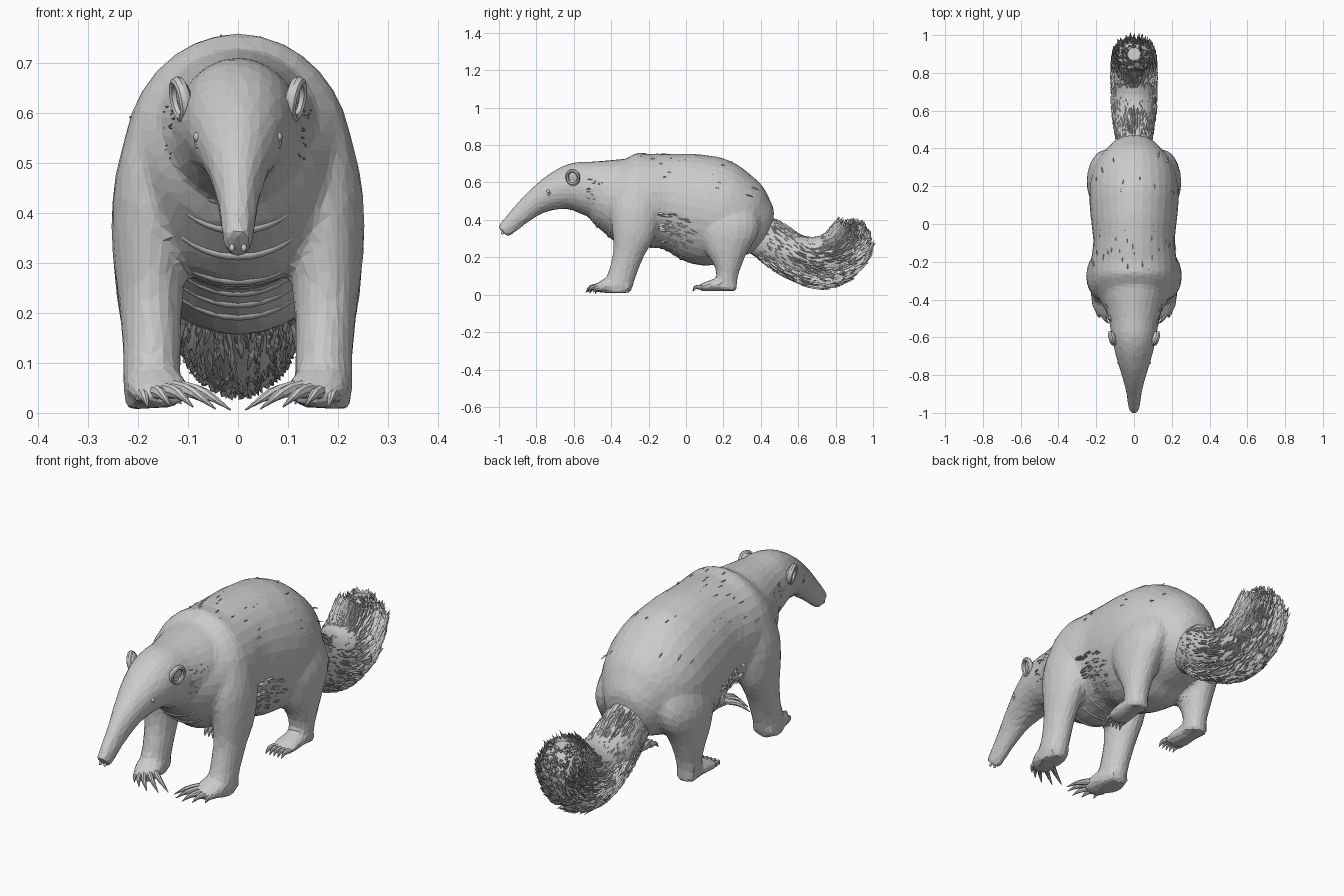
import bpy, bmesh, math, random
from mathutils import Vector

if "Cube" in bpy.data.objects:
    bpy.data.objects.remove(bpy.data.objects["Cube"])

random.seed(4)

# ---- helpers: every section is (x, y, z, half width, half height) ----
def at(secs, t):
    n = len(secs)
    i = max(0, min(int(t), n - 2))
    f = t - i
    p = [secs[max(0, min(k, n - 1))] for k in (i - 1, i, i + 1, i + 2)]
    return [0.5 * (2 * b + (c - a) * f + (2 * a - 5 * b + 4 * c - d) * f * f
                   + (3 * b - a - 3 * c + d) * f ** 3) for a, b, c, d in zip(*p)]

def surf(secs, t, a):
    s, end = at(secs, t), len(secs) - 1
    tan = Vector(at(secs, min(t + .05, end))[:3]) - Vector(at(secs, max(t - .05, 0))[:3])
    tan.normalize()
    side = Vector((1, 0, 0))
    side = (side - tan * side.dot(tan)).normalized()
    up = side.cross(tan)
    rx, rz = max(s[3], .001), max(s[4], .001)
    ca, sa = math.cos(a), math.sin(a)
    return (Vector(s[:3]) + side * rx * ca + up * rz * sa, tan,
            (side * ca / rx + up * sa / rz).normalized())

def loft(bm, secs, sides=24, steps=4):
    n = (len(secs) - 1) * steps
    rings = [[bm.verts.new(surf(secs, i / steps, math.tau * k / sides)[0])
              for k in range(sides)] for i in range(n + 1)]
    faces = [bm.faces.new(rings[0]), bm.faces.new(rings[-1])]
    for a, b in zip(rings, rings[1:]):
        for k in range(sides):
            j = (k + 1) % sides
            faces.append(bm.faces.new((a[k], a[j], b[j], b[k])))
    bmesh.ops.recalc_face_normals(bm, faces=faces)

def mirror(secs, sx):
    return [(s[0] * sx,) + tuple(s[1:]) for s in secs]

def finish(bm, name):
    me = bpy.data.meshes.new(name)
    bm.to_mesh(me)
    bm.free()
    ob = bpy.data.objects.new(name, me)
    bpy.context.collection.objects.link(ob)
    return ob

def tufts(bm, secs, count, t0, t1, a0, a1, length, width, lift):
    for _ in range(count):
        t = random.uniform(t0, t1)
        a = math.radians(random.uniform(a0, a1))
        p, tan, nor = surf(secs, t, a)
        side = tan.cross(nor).normalized()
        d = (tan + side * random.uniform(-.2, .2)).normalized()
        L = length * random.uniform(.6, 1.1)
        w = width * random.uniform(.6, 1.2)
        base = bm.verts.new(p - nor * .006)
        l = bm.verts.new(p + d * L * .45 - side * w - nor * .005)
        r = bm.verts.new(p + d * L * .45 + side * w - nor * .005)
        top = bm.verts.new(p + d * L * .5 + nor * lift * .8)
        tip = bm.verts.new(p + d * L + nor * lift * random.uniform(-.3, .6))
        for f in ((base, r, top), (base, top, l), (l, top, tip), (top, r, tip), (base, l, tip, r)):
            bm.faces.new(f)

# ---- body: trunk, head, legs and feet fused into one skin ----
torso = [(0, -.46, .56, .14, .14), (0, -.40, .53, .18, .19), (0, -.30, .508, .225, .252),
         (0, -.20, .502, .228, .250), (0, -.10, .50, .215, .256), (0, 0, .482, .225, .277),
         (0, .10, .452, .235, .294), (0, .20, .425, .235, .280), (0, .29, .397, .212, .236),
         (0, .36, .365, .165, .180), (0, .42, .335, .11, .12), (0, .445, .325, .07, .07)]
head = [(0, -.36, .54, .18, .19), (0, -.50, .565, .135, .150), (0, -.60, .575, .118, .130),
        (0, -.70, .55, .095, .099), (0, -.80, .497, .064, .071), (0, -.88, .430, .043, .056),
        (0, -.94, .373, .034, .047), (0, -.980, .335, .028, .040)]
front_leg = [(.14, -.26, .60, .07, .10), (.16, -.27, .46, .087, .133), (.175, -.28, .34, .078, .118),
             (.175, -.308, .22, .064, .083), (.172, -.338, .12, .058, .074),
             (.172, -.360, .05, .058, .075), (.17, -.36, .010, .052, .066)]
front_foot = [(.175, -.30, .04, .05, .03), (.165, -.40, .052, .062, .042),
              (.15, -.455, .04, .055, .03), (.14, -.485, .035, .035, .018)]
hind_leg = [(.12, .22, .47, .08, .15), (.155, .225, .36, .092, .168), (.165, .22, .26, .082, .128),
            (.17, .223, .17, .064, .080), (.17, .22, .10, .052, .058), (.17, .212, .025, .05, .06)]
hind_foot = [(.17, .265, .042, .04, .022), (.17, .17, .052, .052, .034),
             (.167, .10, .042, .056, .024), (.165, .068, .036, .045, .014)]
bm = bmesh.new()
loft(bm, torso, 32)
loft(bm, head, 28)
for sx in (1, -1):
    for limb in (front_leg, front_foot, hind_leg, hind_foot):
        loft(bm, mirror(limb, sx), 20)
body = finish(bm, "body")
m = body.modifiers.new("fuse", 'REMESH')
m.mode, m.voxel_size = 'VOXEL', .011
m = body.modifiers.new("soften", 'SMOOTH')
m.factor, m.iterations = .5, 7
m = body.modifiers.new("facets", 'DECIMATE')
m.ratio = .07
bpy.context.view_layer.objects.active = body
body.select_set(True)
for name in ("fuse", "soften", "facets"):
    bpy.ops.object.modifier_apply(modifier=name)
bpy.ops.object.shade_flat()

# ---- bushy tail with overlapping hair tufts ----
tail = [(0, .32, .35, .08, .10), (0, .42, .305, .093, .113), (0, .56, .215, .114, .118),
        (0, .69, .175, .118, .137), (0, .80, .203, .117, .134), (0, .867, .275, .107, .115),
        (0, .893, .335, .082, .078), (0, .90, .385, .035, .035)]
bm = bmesh.new()
loft(bm, tail, 28, 5)
finish(bm, "tail")
bm = bmesh.new()
tufts(bm, tail, 1300, .8, 5, 0, 360, .10, .010, .010)
tufts(bm, tail, 300, 4.6, 6, 0, 360, .05, .009, .008)
tufts(bm, tail, 120, 6, 6.9, 0, 360, .03, .009, .008)
finish(bm, "tail_hair")

# ---- loose hair on flanks, elbows, neck and back ----
bm = bmesh.new()
for mid in (0, 180):
    s = 1 if mid == 0 else -1
    tufts(bm, torso, 70, 3.3, 5.4, mid - 60 * s, mid - 14 * s, .08, .007, .012)
    tufts(bm, head[::-1], 18, 5.5, 6.3, mid - 30, mid + 30, .06, .006, .012)
tufts(bm, torso, 45, 1.2, 8, 20, 160, .05, .004, .003)
finish(bm, "body_hair")

# ---- skin folds under throat, chest and belly ----
cu = bpy.data.curves.new("belly_folds", 'CURVE')
cu.dimensions, cu.bevel_depth, cu.bevel_resolution = '3D', .013, 1
for t in (.4, .9, 1.4, 2, 2.6, 3.2, 3.8, 4.4, 5, 5.6):
    sp = cu.splines.new('POLY')
    sp.points.add(16)
    for i, pt in enumerate(sp.points):
        p, _, nor = surf(torso, t, math.radians(215 + 110 * i / 16))
        pt.co = (*(p - nor * .009), 1)
        pt.radius = .2 + .8 * math.sin(math.pi * i / 16)
bpy.context.collection.objects.link(bpy.data.objects.new("belly_folds", cu))

# ---- claws ----
front_claws = [((.115, -.435, .05), (.015, -.485, .006)), ((.128, -.46, .05), (.045, -.515, .008)),
               ((.148, -.472, .045), (.09, -.535, .012)), ((.172, -.465, .042), (.135, -.525, .014)),
               ((.195, -.45, .035), (.18, -.495, .012))]
hind_claws = [((.125 + .02 * i, .085 - .006 * (i % 4 > 0), .04), (.115 + .02 * i, .037, .018))
              for i in range(5)]
for label, claws, r in (("front_claws", front_claws, .013), ("hind_claws", hind_claws, .011)):
    bm = bmesh.new()
    for sx in (1, -1):
        for a, b in claws:
            a, b = Vector(a), Vector(b)
            mid = (a + b) / 2 + Vector((0, -.008, .010))
            loft(bm, mirror([(*a, r, r * 1.2), (*mid, r * .75, r * .9), (*b, .0015, .0015)], sx), 8, 3)
    finish(bm, label)

# ---- ears, eyes, nostrils ----
def ball(name, loc, scale, quat=None):
    bpy.ops.mesh.primitive_uv_sphere_add(segments=16, ring_count=10, radius=1, location=loc)
    ob = bpy.context.object
    ob.name, ob.scale = name, scale
    if quat:
        ob.rotation_mode, ob.rotation_quaternion = 'QUATERNION', quat
    bpy.ops.object.shade_smooth_by_angle()

def ring(name, loc, quat, major, minor, scale):
    bpy.ops.mesh.primitive_torus_add(major_segments=20, minor_segments=8, location=loc,
                                     major_radius=major, minor_radius=minor)
    ob = bpy.context.object
    ob.name, ob.scale = name, scale
    ob.rotation_mode, ob.rotation_quaternion = 'QUATERNION', quat
    bpy.ops.object.shade_smooth_by_angle()

for sx, side in ((1, "left"), (-1, "right")):
    q = Vector((sx, -.3, -.2)).to_track_quat('Z', 'Y')
    ring(side + "_ear_rim", (sx * .115, -.605, .627), q, .032, .009, (1, 1.15, 1.4))
    ball(side + "_ear_back", (sx * .106, -.60, .625), (.034, .04, .013), q)
    q = Vector((sx, -.45, .25)).to_track_quat('Z', 'Y')
    ball(side + "_eye", (sx * .078, -.735, .552), (.011, .011, .011))
    ring(side + "_eyelid", (sx * .076, -.735, .552), q, .014, .005, (1, 1.3, 1))
    ball(side + "_nostril", (sx * .012, -.982, .330), (.006, .008, .008))
